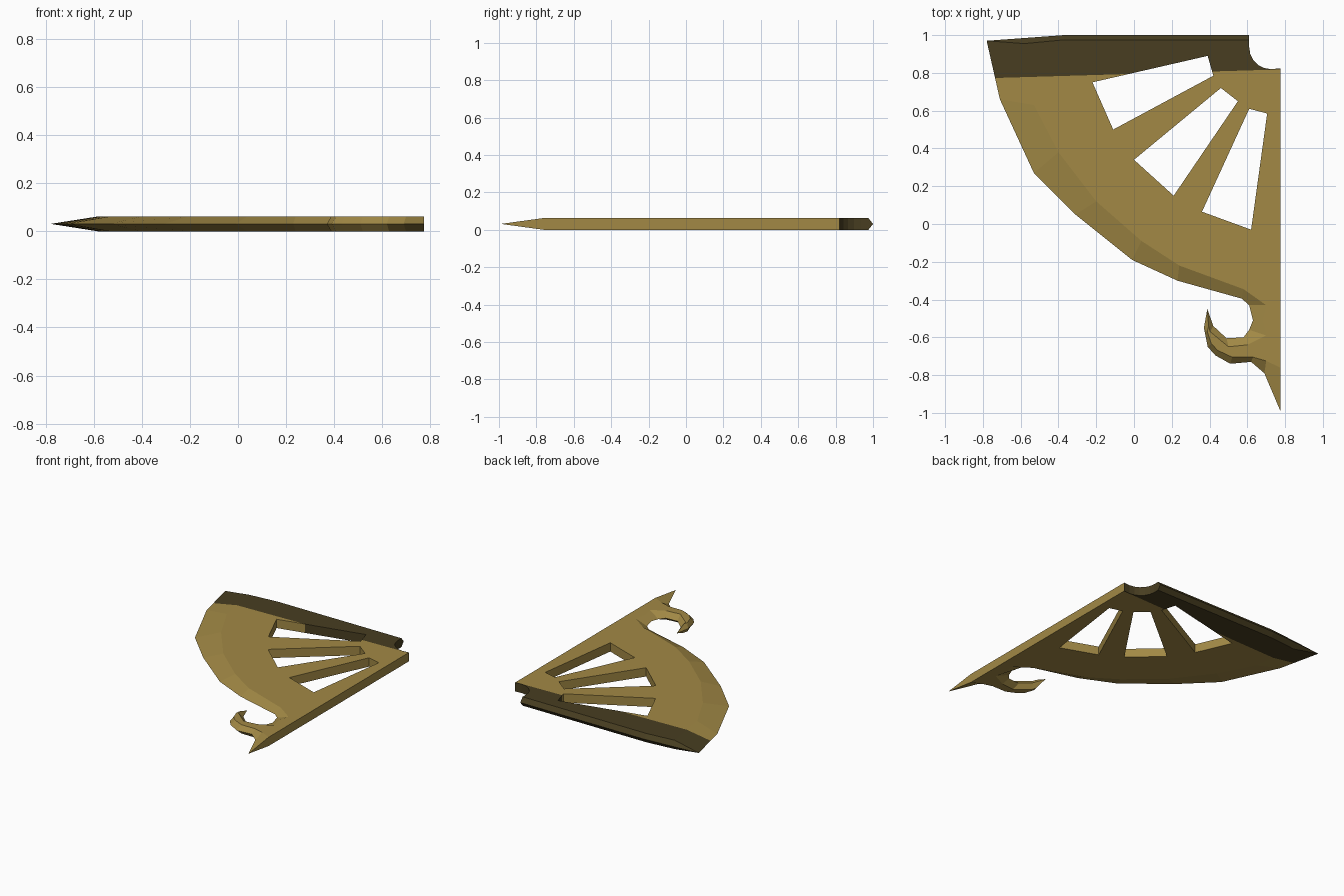
import bpy, bmesh, math
from mathutils import Vector

if "Cube" in bpy.data.objects:
    bpy.data.objects.remove(bpy.data.objects["Cube"])

H = 0.063  # plate thickness

def material(name, rgb):
    m = bpy.data.materials.new(name)
    m.diffuse_color = (*rgb, 1)
    m.use_nodes = True
    m.node_tree.nodes["Principled BSDF"].inputs["Base Color"].default_value = m.diffuse_color
    return m

gold = material("old gold", (0.36, 0.25, 0.06))
dark = material("dark bronze", (0.065, 0.048, 0.015))

# Each row: sharp edge point (mid height), then where the bevel meets the flat face
blade = [(0.61, 1.0, 0.61, 0.975), (-0.37, 1.0, -0.37, 0.975),
         (-0.78, 0.97, -0.58, 0.955), (-0.71, 0.66, -0.53, 0.63),
         (-0.53, 0.27, -0.40, 0.38), (-0.31, 0.05, -0.20, 0.12),
         (-0.01, -0.19, 0.04, -0.09), (0.23, -0.30, 0.24, -0.22),
         (0.57, -0.395, 0.58, -0.345)]
hook = [(0.61, -0.43, 0.70, -0.43), (0.63, -0.51, 0.68, -0.51),
        (0.61, -0.56, 0.70, -0.59), (0.58, -0.60, 0.60, -0.64),
        (0.49, -0.605, 0.50, -0.65), (0.42, -0.54, 0.403, -0.57),
        (0.388, -0.45, 0.395, -0.54), (0.37, -0.55, 0.388, -0.57),
        (0.39, -0.65, 0.41, -0.635), (0.43, -0.695, 0.445, -0.67),
        (0.51, -0.74, 0.52, -0.705), (0.62, -0.73, 0.63, -0.705),
        (0.69, -0.79, 0.70, -0.725), (0.775, -0.99, 0.775, -0.76)]
# Straight back and the round notch at the pivot corner
notch = [(0.775, 0.824)]
for i in range(6):
    a = math.radians(270 - 18 * i)
    notch.append((0.725 + 0.115 * math.cos(a), 0.935 + 0.115 * math.sin(a)))
outline = blade + hook + [(x, y, x, y) for x, y in notch]

# Fan-shaped openings
openings = [[(-0.22, 0.75), (0.39, 0.89), (0.42, 0.785), (-0.11, 0.50)],
            [(0.0, 0.34), (0.46, 0.72), (0.55, 0.65), (0.21, 0.15)],
            [(0.36, 0.065), (0.61, 0.61), (0.705, 0.585), (0.62, -0.03)]]

bm = bmesh.new()

def ring(points, z):
    return [bm.verts.new((x, y, z)) for x, y in points]

def bridge(a, b):
    for i in range(len(a)):
        j = (i + 1) % len(a)
        bm.faces.new((a[i], a[j], b[j], b[i]))

# Bevelled rim and opening walls
edge = ring([p[:2] for p in outline], H / 2)
caps = {z: [ring([p[2:] for p in outline], z)] for z in (0, H)}
for z in caps:
    bridge(edge, caps[z][0])
for pts in openings:
    low, high = ring(pts, 0), ring(pts, H)
    bridge(low, high)
    caps[0].append(low)
    caps[H].append(high)

# Flat faces with the openings left free
for z, loops in caps.items():
    edges = [bm.edges.get((l[i - 1], l[i])) for l in loops for i in range(len(l))]
    bmesh.ops.triangle_fill(bm, edges=edges, use_beauty=True,
                            use_dissolve=False, normal=(0, 0, 1))

# Split along the dark band at the upper edge
band_co, band_no = Vector((0, 0.795, 0)), Vector((-0.03, 1, 0)).normalized()
bmesh.ops.bisect_plane(bm, geom=bm.verts[:] + bm.edges[:] + bm.faces[:],
                       plane_co=band_co, plane_no=band_no)
bmesh.ops.remove_doubles(bm, verts=bm.verts[:], dist=1e-5)
bmesh.ops.recalc_face_normals(bm, faces=bm.faces[:])
for f in bm.faces:
    f.material_index = int((f.calc_center_median() - band_co).dot(band_no) > 0)

mesh = bpy.data.meshes.new("fan_blade")
bm.to_mesh(mesh)
bm.free()
mesh.materials.append(gold)
mesh.materials.append(dark)
bpy.context.collection.objects.link(bpy.data.objects.new("fan_blade", mesh))
